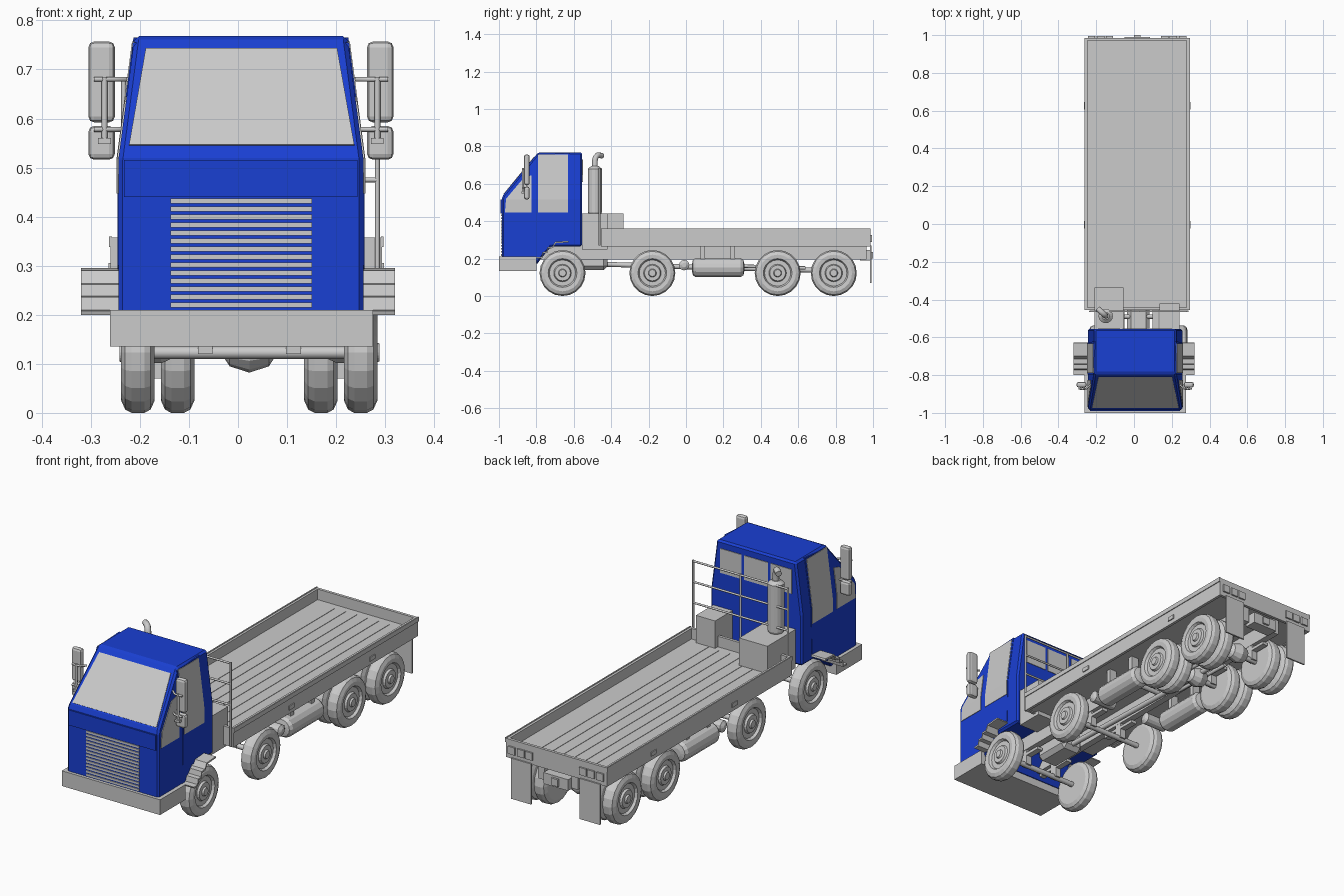
import bpy, bmesh, math
from mathutils import Vector

if "Cube" in bpy.data.objects:
    bpy.data.objects.remove(bpy.data.objects["Cube"])

CX = 0.006          # cab centre line
BX = 0.017          # bed centre line
WX = 0.023          # axle centre line
KNEE = 0.515        # height where the cab starts to taper

blue = bpy.data.materials.new("cab_blue")
blue.diffuse_color = (0.01, 0.05, 0.65, 1)
blue.use_nodes = True
blue.node_tree.nodes["Principled BSDF"].inputs["Base Color"].default_value = blue.diffuse_color


def finish(bm, name, mat=None):
    bmesh.ops.recalc_face_normals(bm, faces=bm.faces)
    me = bpy.data.meshes.new(name)
    bm.to_mesh(me)
    bm.free()
    ob = bpy.data.objects.new(name, me)
    bpy.context.collection.objects.link(ob)
    if mat:
        me.materials.append(mat)
    return ob


def bevel(ob, width, segments=1):
    m = ob.modifiers.new("bevel", 'BEVEL')
    m.width, m.segments = width, segments
    m.limit_method, m.angle_limit = 'ANGLE', math.radians(35)
    return ob


def box(name, x0, x1, y0, y1, z0, z1, mat=None):
    bm = bmesh.new()
    bmesh.ops.create_cube(bm, size=1)
    for v in bm.verts:
        v.co = Vector(((x0, x1)[v.co.x > 0], (y0, y1)[v.co.y > 0], (z0, z1)[v.co.z > 0]))
    return finish(bm, name, mat)


def half_width(z):
    return 0.25 - 0.033 * max(0, (z - KNEE) / 0.25)


def prism(name, pts, x0, x1, mat=None, taper=None):
    """Side outline (y, z) extruded along x; taper maps each vertex to a new x."""
    bm = bmesh.new()
    f = bm.faces.new([bm.verts.new((x0, y, z)) for y, z in pts])
    r = bmesh.ops.extrude_face_region(bm, geom=[f])
    for v in r["geom"]:
        if isinstance(v, bmesh.types.BMVert):
            v.co.x = x1
    if taper:
        bmesh.ops.bisect_plane(bm, geom=bm.verts[:] + bm.edges[:] + bm.faces[:],
                               plane_co=(0, 0, KNEE), plane_no=(0, 0, 1))
        for v in bm.verts:
            v.co.x = taper(v.co)
    return finish(bm, name, mat)


def side_panel(name, pts, lift, mat=None):
    """Thin panel following both cab sides."""
    for s, side in ((-1, "left"), (1, "right")):
        prism(f"{side}_{name}", pts, 0, 1, mat,
              lambda co: CX + s * (half_width(co.z) + (lift if co.x > 0.5 else -0.01)))


def lathe(name, prof, loc, axis='X', flip=1, n=20):
    """Profile of (along axis, radius) spun round an axis."""
    bm = bmesh.new()
    rings = []
    for a, r in prof:
        ring = []
        for i in range(n):
            t = 2 * math.pi * i / n
            u, w = r * math.cos(t), r * math.sin(t)
            p = {'X': (a * flip, u, w), 'Y': (u, a * flip, w), 'Z': (u, w, a * flip)}[axis]
            ring.append(bm.verts.new(Vector(p) + Vector(loc)))
        rings.append(ring)
    for p, q in zip(rings, rings[1:]):
        for i in range(n):
            bm.faces.new((p[i], p[(i + 1) % n], q[(i + 1) % n], q[i]))
    bm.faces.new(rings[0])
    bm.faces.new(rings[-1])
    return finish(bm, name)


def tube(name, pts, r):
    cu = bpy.data.curves.new(name, 'CURVE')
    cu.dimensions, cu.bevel_depth, cu.bevel_resolution, cu.use_fill_caps = '3D', r, 2, True
    sp = cu.splines.new('POLY')
    sp.points.add(len(pts) - 1)
    for p, co in zip(sp.points, pts):
        p.co = (*co, 1)
    ob = bpy.data.objects.new(name, cu)
    bpy.context.collection.objects.link(ob)
    return ob


# Cab shell
cab = prism("cab", [(-.985, .2), (-.81, .2), (-.80, .165), (-.775, .2), (-.72, .265), (-.555, .265),
                    (-.555, .768), (-.79, .768), (-.977, .54), (-.985, .52)], -1, 1, blue,
            lambda co: CX + math.copysign(half_width(co.z), co.x))
bevel(cab, 0.009)
box("front_band", CX - .238, CX + .238, -.991, -.97, .44, .515, blue)
box("bumper", -.261, .275, -1.0, -.80, .135, .21)

# Windscreen lying on the sloped front
bm = bmesh.new()
quad = []
for x, z in ((-.222, .545), (.237, .545), (.202, .742), (-.188, .742)):
    quad.append(bm.verts.new((x, -.977 + (z - .54) * .187 / .228 - .002, z + .002)))
f = bm.faces.new(quad)
r = bmesh.ops.extrude_face_region(bm, geom=[f])
bmesh.ops.translate(bm, verts=[v for v in r["geom"] if isinstance(v, bmesh.types.BMVert)], vec=(0, .015, -.012))
finish(bm, "windscreen")

# Grille slats
for i in range(14):
    z = .220 + i * .0163
    box(f"grille_slat_{i}", -.138, .151, -.989, -.97, z - .005, z + .005)

# Doors and side windows
side_panel("door", [(-.797, .30), (-.76, .262 + .03), (-.63, .30), (-.622, .765), (-.797, .765 - .01)], .002, blue)
side_panel("door_window", [(-.79, .447), (-.632, .447), (-.632, .757), (-.79, .757)], .004)
side_panel("quarter_window", [(-.968, .447), (-.825, .447), (-.825, .645), (-.865, .635), (-.962, .52)], .003)

# Rear windows
for i, (a, b) in enumerate(((-.19, -.075), (-.06, .07), (.085, .20))):
    box(f"rear_window_{i}", a, b, -.57, -.552, .61, .73)

# Mirrors with arms
for s, side in ((-1, "left"), (1, "right")):
    def X(d):
        return CX + s * d
    for nm, z0, z1 in (("upper", .592, .757), ("lower", .516, .585)):
        ob = box(f"{side}_{nm}_mirror", min(X(.257), X(.311)), max(X(.257), X(.311)), -.866, -.836, z0, z1)
        bevel(ob, 0.012, 2)
    for j, z in enumerate((.68, .578)):
        tube(f"{side}_mirror_arm_{j}", [(X(.235), -.85, z), (X(.26), -.872, z), (X(.30), -.872, z)], .005)
    tube(f"{side}_mirror_post", [(X(.278), -.872, .685), (X(.278), -.872, .55)], .006)
    box(f"{side}_mirror_clamp", X(.278) - .013, X(.278) + .013, -.88, -.86, .548, .56)

# Stepped fenders over the front wheels
steps = [(-.80, .208), (-.772, .21), (-.767, .236), (-.745, .238), (-.74, .262), (-.715, .264), (-.70, .29), (-.63, .295)]
outline = steps + [(y + .003, z - .008) for y, z in reversed(steps)]
prism("left_fender", outline, -.32, -.2)
prism("right_fender", outline, .2, .32)

# Boxes and exhaust behind the cab
box("left_rear_box", -.21, -.055, -.555, -.335, .25, .44)
box("right_rear_box", .135, .24, -.555, -.42, .25, .44)
lathe("exhaust_muffler", [(.43, .03), (.45, .038), (.68, .038), (.695, .02)], (-.15, -.487, 0), 'Z', n=16)
tube("exhaust_pipe", [(-.15, -.487, .68), (-.15, -.487, .725), (-.154, -.483, .742),
                      (-.163, -.474, .752), (-.175, -.464, .753), (-.192, -.448, .749)], .015)

# Bed with side walls
x0, x1, y0, y1 = -.26, .293, -.455, .986
box("bed_floor", x0 + .005, x1 - .005, y0 + .005, y1 - .005, .27, .305)
for nm, a in (("left", x0), ("right", x1 - .014)):
    box(f"bed_{nm}_wall", a, a + .014, y0, y1, .265, .357)
box("bed_front_wall", x0, x1, y0, y0 + .014, .265, .357)
box("bed_tailgate", x0, x1, y1 - .014, y1, .265, .357)
for s, nm in ((-1, "left"), (1, "right")):
    e = BX + s * .277
    box(f"{nm}_bed_top_lip", e - .003, e + .003, y0, y1, .338, .36)
    for j, y in enumerate((-.005, .625)):
        box(f"{nm}_side_marker_{j}", e - .004, e + .004, y - .02, y + .02, .285, .305)
for i in range(6):
    x = -.13 + i * .0595
    box(f"bed_floor_strip_{i}", x - .002, x + .002, -.41, .94, .30, .307)

# Headboard rack
for i, x in enumerate((-.233, .026, .284)):
    tube(f"rack_post_{i}", [(x, -.462, .27), (x, -.462, .685)], .005)
for i, z in enumerate((.475, .578, .68)):
    tube(f"rack_rail_{i}", [(-.233, -.462, z), (.284, -.462, z)], .005)

# Tail lights, mud flaps and hitch
for i, x in enumerate((-.225, -.175, -.13, .163, .208, .258)):
    box(f"tail_light_{i}", x - .019, x + .019, .98, .994, .288, .325)
for nm, a in (("left", -.225), ("right", .15)):
    box(f"{nm}_mud_flap", a, a + .11, .985, .993, .07, .27)
box("rear_hitch", -.05, .085, .93, .99, .19, .245)
box("hitch_pin", .0, .035, .98, 1.0, .20, .235)

# Chassis rails and crossmembers
for nm, x in (("left", -.068), ("right", .114)):
    box(f"{nm}_chassis_rail", x - .017, x + .017, -.85, .965, .195, .272)
for i, y in enumerate((-.8, -.49, .12, .64, .93)):
    tube(f"crossmember_{i}", [(-.068, y, .235), (.114, y, .235)], .012)

# Wheels and axles
tyre = [(-.034, .03), (-.034, .098), (-.026, .116), (-.013, .123), (.013, .123), (.026, .116), (.034, .098),
        (.032, .077), (.02, .07), (.02, .047), (.03, .042), (.03, .022), (.038, .018), (.038, .008)]
for i, (y, dual) in enumerate(((-.66, 0), (-.18, 0), (.49, 1), (.79, 1))):
    for s, side in ((-1, "left"), (1, "right")):
        lathe(f"{side}_wheel_{i}", tyre, (WX + s * .227, y, .123), flip=s)
        if dual:
            lathe(f"{side}_inner_wheel_{i}", tyre, (WX + s * .146, y, .123), flip=s)
        box(f"{side}_leaf_spring_{i}", WX + s * .09 - .015, WX + s * .09 + .015, y - .1, y + .1, .165, .18)
        box(f"{side}_spring_block_{i}", WX + s * .09 - .015, WX + s * .09 + .015, y - .02, y + .02, .12, .2)
    tube(f"axle_{i}", [(WX - .22, y, .123), (WX + .22, y, .123)], .013)
    if dual:
        lathe(f"differential_{i}", [(-.055, .012), (-.04, .035), (0, .048), (.04, .035), (.055, .012)],
              (WX, y, .13), n=12)

# Drive shaft, gearbox and tanks
tube("drive_shaft", [(WX, -.45, .17), (WX, .03, .155), (WX, .79, .135)], .013)
bevel(box("gearbox", WX - .06, WX + .06, -.62, -.42, .14, .25), .02)
for s, side in ((-1, "left"), (1, "right")):
    lathe(f"{side}_air_tank", [(-.14, .02), (-.135, .042), (-.12, .052), (.12, .052), (.135, .042), (.14, .02)],
          (WX + s * .19, .172, .152), 'Y', n=14)
    lathe(f"{side}_small_tank", [(-.07, .012), (-.06, .028), (.06, .028), (.07, .012)],
          (WX + s * .16, -.01, .165), 'X', n=12)
    for j, y in enumerate((.09, .25)):
        box(f"{side}_tank_bracket_{j}", WX + s * .19 - .02, WX + s * .19 + .02, y - .012, y + .012, .19, .272)
    tube(f"{side}_link_rod", [(WX + s * .05, .3, .16), (WX + s * .05, .64, .15)], .009)
